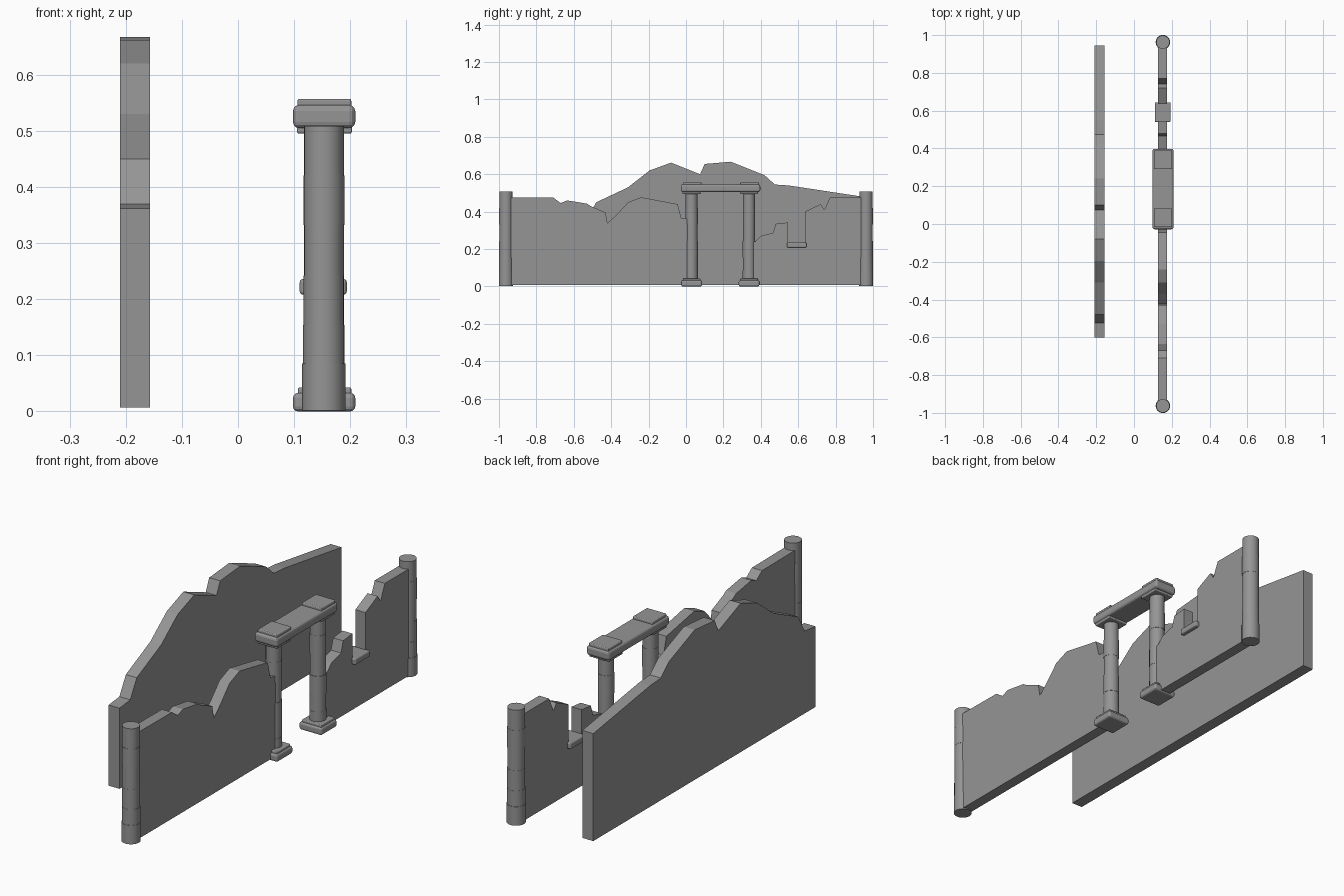
import bpy, bmesh

if "Cube" in bpy.data.objects:
    bpy.data.objects.remove(bpy.data.objects["Cube"])

CX = 0.153  # centre line of the front wall and columns

# Dark grey stone for every part
stone = bpy.data.materials.new("dark_stone")
stone.diffuse_color = (0.3, 0.3, 0.3, 1)
stone.use_nodes = True
stone.node_tree.nodes["Principled BSDF"].inputs["Base Color"].default_value = stone.diffuse_color


def make_object(name, bm):
    bmesh.ops.recalc_face_normals(bm, faces=bm.faces)
    mesh = bpy.data.meshes.new(name)
    bm.to_mesh(mesh)
    bm.free()
    mesh.materials.append(stone)
    ob = bpy.data.objects.new(name, mesh)
    bpy.context.collection.objects.link(ob)
    return ob


def add_bevel(ob, width, segments=2):
    mod = ob.modifiers.new("bevel", "BEVEL")
    mod.width, mod.segments = width, segments
    mod.limit_method = 'ANGLE'
    mod.angle_limit = 0.9


def slab(name, outline, x0, x1):
    """Extrude a (y, z) outline from x0 to x1."""
    bm = bmesh.new()
    face = bm.faces.new([bm.verts.new((x0, y, z)) for y, z in outline])
    ext = bmesh.ops.extrude_face_region(bm, geom=[face])
    verts = [v for v in ext["geom"] if isinstance(v, bmesh.types.BMVert)]
    bmesh.ops.translate(bm, verts=verts, vec=(x1 - x0, 0, 0))
    # the extrusion leaves the first face in place only if it is missing
    bm.verts.ensure_lookup_table()
    if any(e.is_boundary for e in bm.edges):
        bmesh.ops.holes_fill(bm, edges=[e for e in bm.edges if e.is_boundary])
    return make_object(name, bm)


def block(name, x, y, z, bevel=0.0):
    """Box from (low, high) ranges, with optionally rounded edges."""
    ob = slab(name, [(y[0], z[0]), (y[1], z[0]), (y[1], z[1]), (y[0], z[1])], *x)
    if bevel:
        add_bevel(ob, bevel, 3)
    return ob


def column(name, y, joints, radii):
    """Stack of stone drums of slightly different radius."""
    for i, r in enumerate(radii):
        z0, z1 = joints[i], joints[i + 1]
        bm = bmesh.new()
        bmesh.ops.create_cone(bm, cap_ends=True, segments=24, radius1=r, radius2=r, depth=z1 - z0)
        bmesh.ops.translate(bm, verts=bm.verts, vec=(CX, y, (z0 + z1) / 2))
        ob = make_object(f"{name}_drum_{i + 1}", bm)
        bpy.context.view_layer.objects.active = ob
        ob.select_set(True)
        bpy.ops.object.shade_smooth_by_angle(angle=0.6)
        ob.select_set(False)


# Broken rear wall
slab("rear_wall", [
    (-0.6, 0.007), (0.945, 0.007), (0.945, 0.48), (0.55, 0.54), (0.475, 0.545),
    (0.42, 0.595), (0.24, 0.667), (0.1, 0.655), (0.075, 0.60), (-0.08, 0.662),
    (-0.195, 0.62), (-0.31, 0.53), (-0.48, 0.45), (-0.525, 0.37), (-0.6, 0.362)],
    -0.21, -0.157)

# Front wall, left of the gate
slab("front_wall_left", [
    (-0.96, 0.007), (0.02, 0.007), (0.02, 0.36), (-0.025, 0.365), (-0.045, 0.44),
    (-0.24, 0.477), (-0.31, 0.45), (-0.37, 0.385), (-0.42, 0.338), (-0.43, 0.395),
    (-0.51, 0.43), (-0.53, 0.443), (-0.635, 0.46), (-0.67, 0.446), (-0.71, 0.475), (-0.96, 0.477)],
    0.127, 0.176)

# Front wall, right of the gate, with its broken window opening
slab("front_wall_right", [
    (0.345, 0.007), (0.96, 0.007), (0.96, 0.477), (0.77, 0.477), (0.74, 0.41),
    (0.72, 0.44), (0.635, 0.40), (0.635, 0.22), (0.545, 0.22), (0.545, 0.342),
    (0.48, 0.335), (0.465, 0.287), (0.40, 0.27), (0.37, 0.24), (0.345, 0.235)],
    0.127, 0.176)
block("window_sill", (0.11, 0.194), (0.54, 0.644), (0.208, 0.236), 0.006)

# End columns
end_joints = [0.002, 0.085, 0.154, 0.242, 0.332, 0.42, 0.509]
for side, sign in (("left", -1), ("right", 1)):
    column(f"end_column_{side}", sign * 0.9625, end_joints,
           [0.0385, 0.037, 0.036, 0.0355, 0.0365, 0.0355])

# Gate columns with stepped bases and capitals
gate_joints = [0.036, 0.085, 0.154, 0.242, 0.332, 0.42, 0.5]
for side, y in (("left", 0.03), ("right", 0.337)):
    column(f"gate_column_{side}", y, gate_joints,
           [0.034, 0.033, 0.034, 0.032, 0.033, 0.032])
    block(f"gate_base_{side}", (0.098, 0.209), (y - 0.055, y + 0.055), (0.0, 0.033), 0.009)
    block(f"gate_base_step_{side}", (0.107, 0.202), (y - 0.047, y + 0.047), (0.028, 0.043), 0.004)
    block(f"gate_capital_{side}", (0.105, 0.203), (y - 0.048, y + 0.048), (0.495, 0.51), 0.004)
    block(f"lintel_pad_{side}", (0.106, 0.202), (y - 0.047, y + 0.053), (0.535, 0.557), 0.004)

# Gate lintel
block("gate_lintel", (0.098, 0.209), (-0.028, 0.397), (0.505, 0.546), 0.011)
